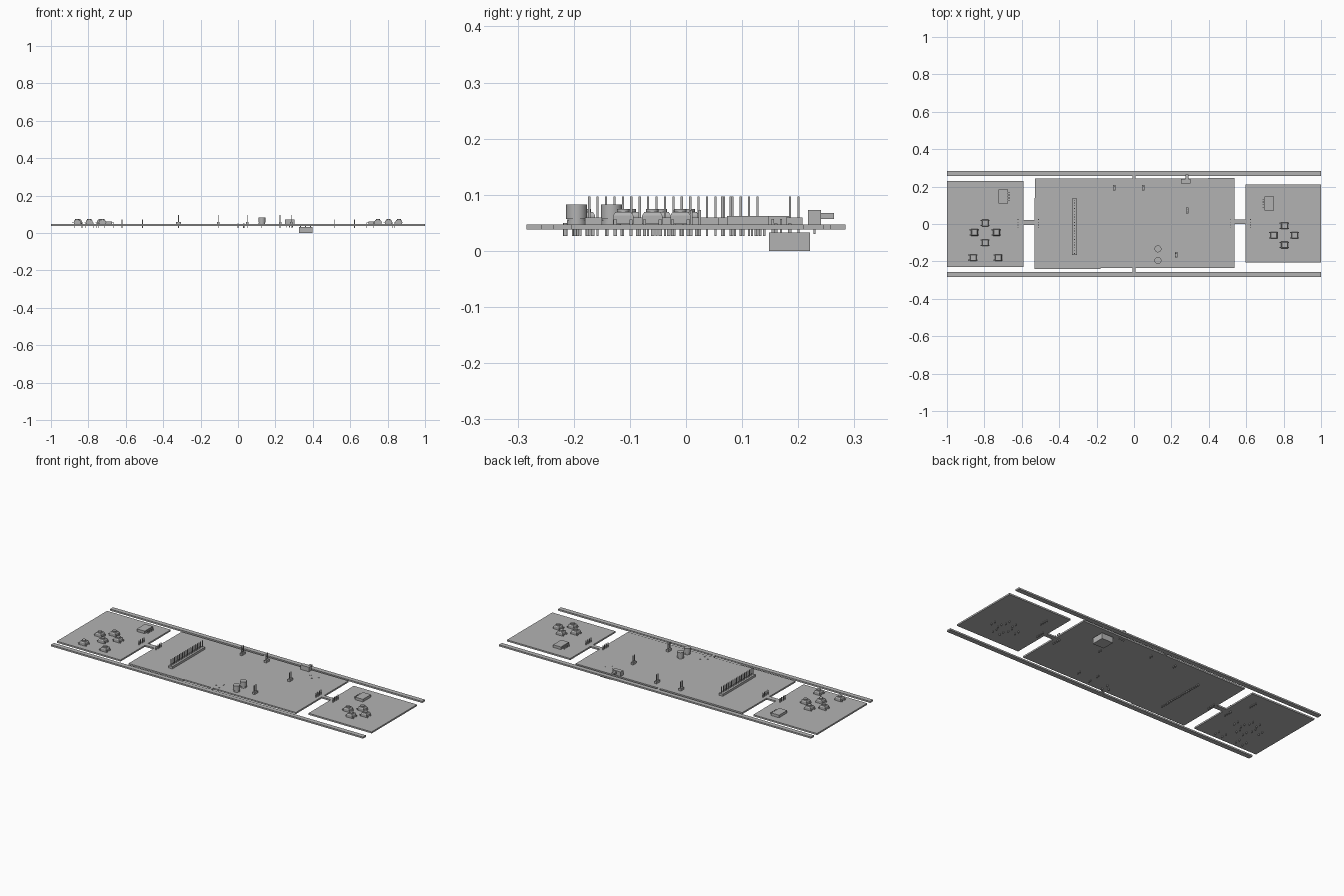
import bpy, bmesh
from mathutils import Matrix, Vector

if "Cube" in bpy.data.objects:
    bpy.data.objects.remove(bpy.data.objects["Cube"])

mat = bpy.data.materials.new("plain grey")
mat.use_nodes = True
GREY = (0.45, 0.45, 0.45, 1)
mat.diffuse_color = GREY
mat.node_tree.nodes["Principled BSDF"].inputs["Base Color"].default_value = GREY

LOW, TOP, LEAD = 0.038, 0.047, 0.027   # board underside, board top, lead tips


def box(bm, x0, x1, y0, y1, z0, z1):
    size = Matrix.Diagonal((x1 - x0, y1 - y0, z1 - z0, 1))
    mid = Vector(((x0 + x1) / 2, (y0 + y1) / 2, (z0 + z1) / 2))
    return bmesh.ops.create_cube(bm, size=1, matrix=Matrix.Translation(mid) @ size)["verts"]


def post(bm, x, y, z0, z1, half):
    return box(bm, x - half, x + half, y - half, y + half, z0, z1)


def tube(bm, x, y, z0, z1, r, sides=24):
    bmesh.ops.create_cone(bm, cap_ends=True, segments=sides, radius1=r, radius2=r, depth=z1 - z0,
                          matrix=Matrix.Translation((x, y, (z0 + z1) / 2)))


def finish(name, bm, smooth=False):
    mesh = bpy.data.meshes.new(name)
    bm.to_mesh(mesh)
    bm.free()
    mesh.materials.append(mat)
    ob = bpy.data.objects.new(name, mesh)
    bpy.context.collection.objects.link(ob)
    if smooth:
        bpy.ops.object.select_all(action='DESELECT')
        ob.select_set(True)
        bpy.context.view_layer.objects.active = ob
        bpy.ops.object.shade_smooth_by_angle()
    return ob


def slab(name, x0, x1, y0, y1, z0=LOW, z1=TOP):
    bm = bmesh.new()
    box(bm, x0, x1, y0, y1, z0, z1)
    return finish(name, bm)


# Panel boards, rails and the bridges joining them
slab("right_board", -1, -0.592, -0.23, 0.23)
slab("left_board", 0.595, 1, -0.205, 0.21)
slab("back_rail", -1, 1, 0.257, 0.284)
slab("front_rail", -1, 1, -0.284, -0.257)
slab("right_bridge", -0.592, -0.53, -0.006, 0.022)
slab("left_bridge", 0.535, 0.595, 0, 0.024)
slab("back_tab", -0.008, 0.008, 0.243, 0.257)
slab("front_tab", -0.008, 0.008, -0.257, -0.236)

outline = [(-0.533, -0.24), (-0.18, -0.24), (-0.18, -0.236), (0.536, -0.236),
           (0.536, 0.245), (-0.53, 0.242)]
bm = bmesh.new()
face = bm.faces.new([bm.verts.new((x, y, LOW)) for x, y in outline])
ext = bmesh.ops.extrude_face_region(bm, geom=[face])["geom"]
bmesh.ops.translate(bm, vec=(0, 0, TOP - LOW), verts=[v for v in ext if isinstance(v, bmesh.types.BMVert)])
bmesh.ops.recalc_face_normals(bm, faces=bm.faces)
finish("main_board", bm)


# Pin headers: a plastic strip with a row of square pins along y
def header(name, x, y, count, pitch, half_width, base_top, pin_top):
    bm = bmesh.new()
    span = (count - 1) * pitch / 2
    if half_width:
        box(bm, x - half_width, x + half_width, y - span - pitch / 2, y + span + pitch / 2, TOP, base_top)
    for i in range(count):
        post(bm, x, y - span + i * pitch, LEAD, pin_top, 0.002)
    return finish(name, bm)


header("long_header", -0.318, -0.015, 20, 0.015, 0.013, 0.06, 0.097)
for i, (x, y) in enumerate([(-0.106, 0.193), (0.05, 0.193), (0.285, 0.072), (0.225, -0.165)]):
    header(f"jumper_header_{i + 1}", x, y, 2, 0.015, 0.007, 0.06, 0.097)
for i, x in enumerate([-0.62, -0.51, 0.515, 0.623]):
    header(f"link_pins_{i + 1}", x, 0.002, 4, 0.015, 0, TOP, 0.073)


# Push buttons: body, tapered lid, round plunger and four bent legs
def button(name, x, y):
    bm = bmesh.new()
    box(bm, x - 0.018, x + 0.018, y - 0.018, y + 0.018, TOP + 0.001, 0.063)
    lid = post(bm, x, y, 0.063, 0.069, 0.018)
    for v in lid:
        if v.co.z > 0.066:
            v.co.x = x + (v.co.x - x) * 0.8
            v.co.y = y + (v.co.y - y) * 0.8
    tube(bm, x, y, 0.069, 0.075, 0.011)
    for sx in (-1, 1):
        for sy in (-1, 1):
            lx, ly = x + sx * 0.022, y + sy * 0.014
            box(bm, lx - 0.001, lx + 0.001, ly - 0.003, ly + 0.003, LEAD, 0.056)
            box(bm, lx - 0.005, lx + 0.001 if sx > 0 else lx + 0.005, ly - 0.003, ly + 0.003, 0.054, 0.056)
    return finish(name, bm, True)


for side, spots in (("right", [(-0.795, 0.005), (-0.853, -0.045), (-0.735, -0.045),
                               (-0.795, -0.1), (-0.86, -0.18), (-0.725, -0.18)]),
                    ("left", [(0.805, -0.01), (0.748, -0.06), (0.86, -0.06), (0.805, -0.112)])):
    for i, (x, y) in enumerate(spots):
        button(f"{side}_button_{i + 1}", x, y)


# Flat side-entry sockets with a row of leads facing the middle
def socket(name, x, y, facing):
    bm = bmesh.new()
    box(bm, x - 0.025, x + 0.025, y - 0.037, y + 0.037, TOP, 0.062)
    for i in range(4):
        py = y + (i - 1.5) * 0.015
        end = x + facing * 0.036
        start = x + facing * 0.025
        box(bm, min(start, end), max(start, end), py - 0.002, py + 0.002, 0.053, 0.057)
        post(bm, end, py, LEAD, 0.057, 0.002)
    return finish(name, bm)


socket("right_socket", -0.7, 0.147, 1)
socket("left_socket", 0.724, 0.11, -1)

# Capacitor cans with a crimped groove and two leads
for i, y in enumerate((-0.133, -0.195)):
    bm = bmesh.new()
    x = 0.128
    tube(bm, x, y, TOP, 0.054, 0.0175, 32)
    tube(bm, x, y, 0.054, 0.057, 0.016, 32)
    tube(bm, x, y, 0.057, 0.083, 0.0185, 32)
    for dy in (-0.007, 0.007):
        post(bm, x, y + dy, LEAD, TOP, 0.0015)
    finish(f"capacitor_{i + 1}", bm, True)

# Edge switch with a lever knob over the back edge
bm = bmesh.new()
box(bm, 0.25, 0.302, 0.217, 0.241, TOP, 0.073)
box(bm, 0.276, 0.292, 0.241, 0.264, 0.057, 0.068)
for dx in (-0.015, 0, 0.015):
    post(bm, 0.276 + dx, 0.229, 0.03, TOP, 0.002)
finish("edge_switch", bm)

# Block hanging under the main board
bm = bmesh.new()
box(bm, 0.325, 0.397, 0.148, 0.221, 0, 0.033)
for x, y in ((0.335, 0.185), (0.387, 0.185), (0.361, 0.16)):
    post(bm, x, y, 0.033, TOP + 0.002, 0.003)
finish("underside_block", bm)

# Small sensor leads near the front edge
bm = bmesh.new()
for x, y in ((0.03, -0.175), (0.03, -0.215), (0, -0.198)):
    tube(bm, x, y, LEAD, TOP + 0.003, 0.004, 12)
finish("sensor_leads", bm, True)
